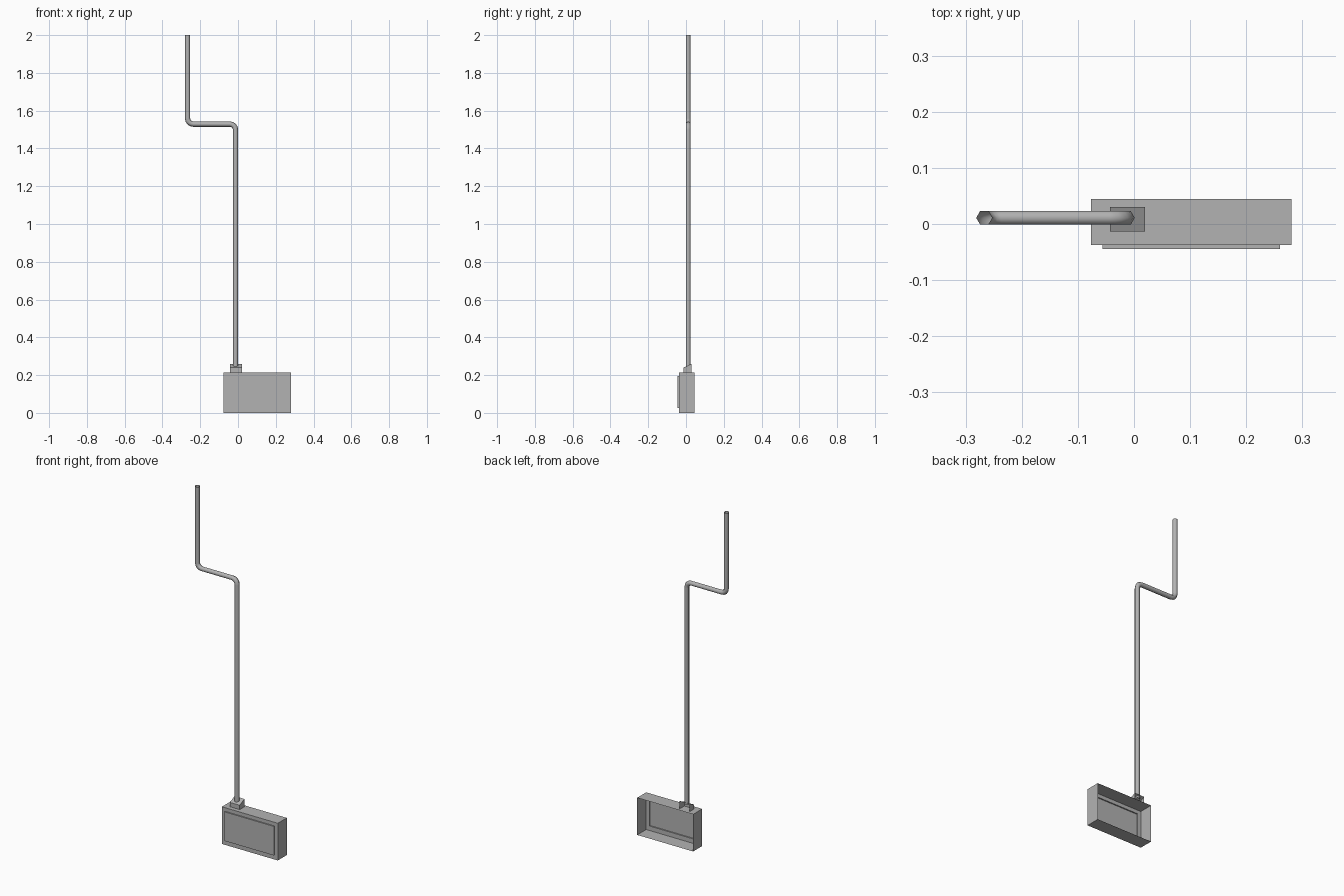
import bpy, bmesh, math
from mathutils import Vector

if "Cube" in bpy.data.objects:
    bpy.data.objects.remove(bpy.data.objects["Cube"])

grey = bpy.data.materials.new("dark_grey")
grey.diffuse_color = (0.45, 0.45, 0.45, 1)
grey.use_nodes = True
grey.node_tree.nodes["Principled BSDF"].inputs["Base Color"].default_value = grey.diffuse_color


def finish(bm, name, smooth=False):
    bmesh.ops.recalc_face_normals(bm, faces=bm.faces)
    me = bpy.data.meshes.new(name)
    bm.to_mesh(me)
    bm.free()
    me.materials.append(grey)
    ob = bpy.data.objects.new(name, me)
    bpy.context.collection.objects.link(ob)
    for p in me.polygons:
        p.use_smooth = smooth
    return ob


def box(bm, x, y, z):
    """Bottom, top and sides of a box, with front and back left open."""
    v = [bm.verts.new((a, b, c)) for c in z for b in y for a in x]
    for q in ((0, 1, 3, 2), (4, 5, 7, 6), (0, 2, 6, 4), (1, 3, 7, 5)):
        bm.faces.new([v[i] for i in q])
    return v


# sign housing: open-backed shell with a raised front panel
bm = bmesh.new()
FRONT, PANEL, BACK = -0.0375, -0.0445, 0.0445
v = box(bm, (-0.077, 0.281), (FRONT, BACK), (0.0, 0.215))
outer = [v[0], v[1], v[5], v[4]]
rect = [(-0.056, 0.026), (0.26, 0.026), (0.26, 0.194), (-0.056, 0.194)]
inner = [bm.verts.new((x, FRONT, z)) for x, z in rect]
raised = [bm.verts.new((x, PANEL, z)) for x, z in rect]
for a, b in ((outer, inner), (inner, raised)):
    for i in range(4):
        j = (i + 1) % 4
        bm.faces.new((a[i], a[j], b[j], b[i]))
bm.faces.new(raised)
finish(bm, "housing")

# collar: small block with a sloped top, open at the back
bm = bmesh.new()
v = box(bm, (-0.043, 0.02), (-0.013, 0.03), (0.215, 0.26))
bm.faces.new((v[0], v[1], v[5], v[4]))
v[4].co.z = v[5].co.z = 0.24
finish(bm, "collar")

# pole: six-sided tube with two rounded bends
Y, R, BEND, STEPS = 0.011, 0.0142, 0.03, 4
corners = [Vector(p) for p in ((-0.013, 0.245), (-0.013, 1.529), (-0.267, 1.529), (-0.267, 2.0))]
path = [(corners[0], (corners[1] - corners[0]).normalized())]
for a, b, c in zip(corners, corners[1:], corners[2:]):
    d0, d1 = (b - a).normalized(), (c - b).normalized()
    centre = b - d0 * BEND + d1 * BEND
    for i in range(STEPS + 1):
        t = math.pi / 2 * i / STEPS
        path.append((centre - d1 * BEND * math.cos(t) + d0 * BEND * math.sin(t),
                     d0 * math.cos(t) + d1 * math.sin(t)))
path.append((corners[3], (corners[3] - corners[2]).normalized()))

bm = bmesh.new()
rings = []
for p, d in path:
    ring = []
    for k in range(6):
        a = k * math.pi / 3
        n = Vector((d.y, -d.x)) * R * math.cos(a)
        ring.append(bm.verts.new((p.x + n.x, Y + R * math.sin(a), p.y + n.y)))
    rings.append(ring)
for a, b in zip(rings, rings[1:]):
    for k in range(6):
        j = (k + 1) % 6
        bm.faces.new((a[k], a[j], b[j], b[k]))
finish(bm, "pole", smooth=True)
